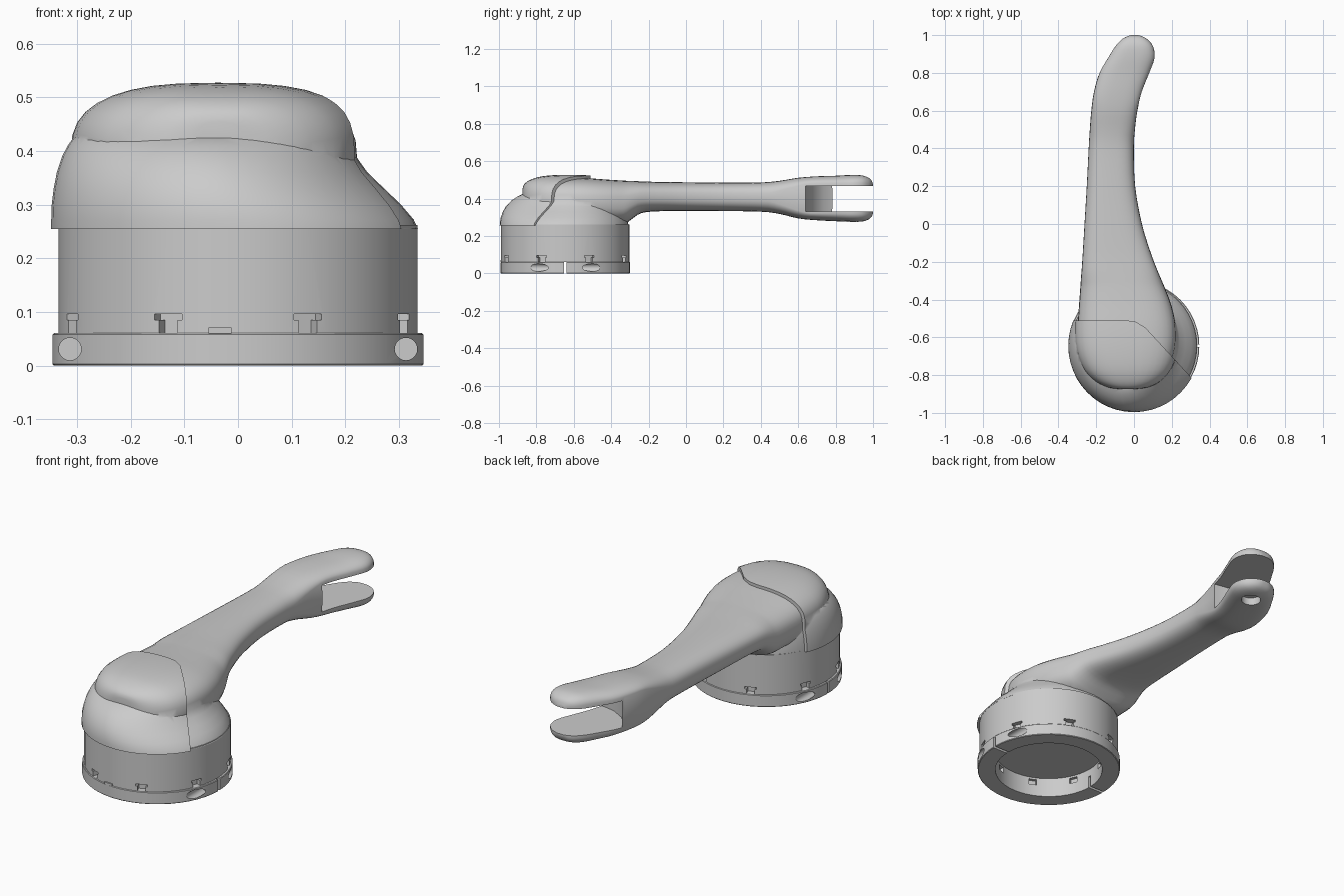
import bpy, bmesh, math
from mathutils import Matrix, Vector

if "Cube" in bpy.data.objects:
    bpy.data.objects.remove(bpy.data.objects["Cube"])

CY = -0.645          # y of the mounting ring's axis
N = 48


def loft(name, rings, closed=False):
    """Skin a list of point rings; cap the ends or close the loop."""
    bm = bmesh.new()
    vs = [[bm.verts.new(p) for p in r] for r in rings]
    n = len(vs[0])
    pairs = list(zip(vs, vs[1:])) + ([(vs[-1], vs[0])] if closed else [])
    for a, b in pairs:
        for i in range(n):
            j = (i + 1) % n
            bm.faces.new((a[i], a[j], b[j], b[i]))
    if not closed:
        bm.faces.new(vs[0])
        bm.faces.new(vs[-1])
    bmesh.ops.recalc_face_normals(bm, faces=bm.faces)
    me = bpy.data.meshes.new(name)
    bm.to_mesh(me)
    bm.free()
    ob = bpy.data.objects.new(name, me)
    bpy.context.collection.objects.link(ob)
    return ob


def circle(r, z, x=0, y=CY, n=N, ry=None):
    ry = ry or r
    return [(x + r * math.cos(2 * math.pi * i / n), y + ry * math.sin(2 * math.pi * i / n), z)
            for i in range(n)]


def prism(name, pts, z0, z1):
    return loft(name, [[(x, y, z) for x, y in pts] for z in (z0, z1)])


def box(lo, hi):
    return prism("cutter", [(lo[0], lo[1]), (hi[0], lo[1]), (hi[0], hi[1]), (lo[0], hi[1])], lo[2], hi[2])


def boolean(ob, other, op='DIFFERENCE'):
    """Apply a boolean and discard the helper."""
    other.hide_render = True
    m = ob.modifiers.new("bool", 'BOOLEAN')
    m.object, m.operation, m.solver = other, op, 'EXACT'
    bpy.context.view_layer.objects.active = ob
    bpy.ops.object.modifier_apply(modifier=m.name)
    bpy.data.objects.remove(other)


def smooth(ob, deg):
    bpy.ops.object.select_all(action='DESELECT')
    ob.select_set(True)
    bpy.context.view_layer.objects.active = ob
    bpy.ops.object.shade_smooth_by_angle(angle=math.radians(deg))


def catmull(keys, steps):
    k = [Vector(v) for v in keys]
    k = [k[0]] + k + [k[-1]]
    out = []
    for a, b, c, d in zip(k, k[1:], k[2:], k[3:]):
        for s in range(steps):
            t = s / steps
            out.append(0.5 * (2 * b + (c - a) * t + (2 * a - 5 * b + 4 * c - d) * t * t
                              + (3 * b - a - 3 * c + d) * t ** 3))
    return out + [k[-1]]


# arm stations: y, x left, x right, z bottom, z top
ARM = [(-.858, -.07, .00, .32, .44), (-.85, -.125, .06, .29, .462), (-.82, -.19, .125, .27, .485),
       (-.76, -.25, .182, .26, .504), (-.66, -.290, .217, .26, .512), (-.54, -.297, .220, .26, .510),
       (-.43, -.291, .198, .26, .502), (-.335, -.284, .162, .263, .496), (-.29, -.281, .143, .29, .494),
       (-.24, -.277, .122, .322, .492), (-.15, -.271, .088, .332, .489), (0, -.262, .042, .333, .487),
       (.2, -.25, .006, .333, .485), (.4, -.24, -.001, .33, .486), (.5, -.234, .005, .318, .495),
       (.6, -.226, .018, .294, .511), (.7, -.212, .042, .284, .519), (.8, -.183, .082, .279, .522),
       (.88, -.138, .110, .275, .526), (.94, -.1, .102, .277, .524), (.975, -.068, .075, .288, .512),
       (.992, -.04, .047, .303, .497), (1.0, -.016, .022, .322, .475)]


def arm(name, d=0.0):
    rings = []
    e = 2 / 2.7
    for y, x0, x1, z0, z1 in catmull(ARM, 3):
        x0, x1, z1 = x0 - d, x1 + d, z1 + d
        flat = .068 * min(1, max(0, (y - .45) / .2))     # straight sides near the fork
        half = (z1 - z0) / 2
        if y < -.6:
            y -= d * (-.6 - y) / .258
        ring = []
        for i in range(36):
            a = 2 * math.pi * i / 36
            c, s = math.cos(a), math.sin(a)
            dz = 0 if i in (0, 18) else math.copysign(flat + (half - flat) * abs(s) ** e, s)
            ring.append(((x0 + x1) / 2 + (x1 - x0) / 2 * math.copysign(abs(c) ** e, c), y, (z0 + z1) / 2 + dz))
        rings.append(ring)
    return loft(name, rings)


# shoulder dome: z, inset at front/left (convex), inset at right/back (concave)
DOME = [(.255, 0, 0), (.272, .0, .06), (.30, .02, .25), (.33, .1, .5), (.36, .23, .75), (.39, .45, .92),
        (.41, .68, .98), (.424, .9, 1), (.43, 1.12, 1.12)]


def dome(d=0.0):
    rings = []
    for z, tf, tr in DOME:
        ring = []
        for i in range(N):
            a = 2 * math.pi * i / N
            c, s = math.cos(a), math.sin(a)
            w = min(1, max(0, .5 + .8 * math.cos(a - math.radians(30))))
            t = tf + (tr - tf) * w
            ring.append(((.335 + d) * c * (1 - t) + t * (-.04 + (.25 + d) * c),
                         (CY + (.338 + d) * s) * (1 - t) + t * (-.61 + (.24 + d) * s), z))
        rings.append(ring)
    return loft("dome", rings)


# lever arm with shoulder, forked end and blind pin hole under the lower jaw
lever = arm("lever_arm")
boolean(lever, dome(), 'UNION')
slot = [(.1, .62), (.02, .64), (-.05, .652), (-.12, .69), (-.165, .735), (-.19, .785), (-.3, .85), (-.3, 1.1),
        (.3, 1.1), (.3, .62)]
boolean(lever, prism("cutter", slot, .331, .466))
boolean(lever, loft("cutter", [circle(.047, z, 0, .885, 32) for z in (.2, .315)]))
smooth(lever, 40)

# raised front cover
cover = arm("front_cover", .015)
boolean(cover, dome(.013), 'UNION')
region = [(-.6, -.51), (-.04, -.51), (.01, -.518), (.06, -.548), (.31, -.82), (.5, -1.02), (.5, -1.3), (-.6, -1.3)]
boolean(cover, prism("cutter", region, .2, .7), 'INTERSECT')
smooth(cover, 40)

# sleeve with a shallow socket, eight T-shaped notches and inner slots
sleeve = loft("sleeve", [circle(.334, .262, ry=.343), circle(.334, .061, ry=.343), circle(.26, .061), circle(.26, .10)])
for k in range(8):
    spin = Matrix.Translation((0, CY, 0)) @ Matrix.Rotation(math.radians(22.5 + 45 * k), 4, 'Z')
    for lo, hi in (((.31, -.019, .05), (.36, .019, .086)), ((.31, -.028, .085), (.36, .028, .096)),
                   ((.24, -.02, .05), (.275, .02, .09))):
        c = box(lo, hi)
        c.data.transform(spin)
        boolean(sleeve, c)
smooth(sleeve, 30)

# small locating tab at the front of the sleeve
box((-.055, CY - .347, .06), (-.012, CY - .32, .071)).name = "locating_tab"

# split clamp ring with blind bolt holes on both halves
ring = loft("clamp_ring", [circle(.346, .003), circle(.346, .058), circle(.343, .061), circle(.26, .061),
                           circle(.26, 0), circle(.343, 0)], closed=True)
boolean(ring, box((-.5, CY - .007, -.1), (.5, CY + .007, .2)))
for sx in (-1, 1):
    for ends in ((-1.1, -.70), (-.59, -.2)):
        hole = loft("cutter", [[(sx * .313 + .021 * math.cos(i * math.pi / 12), y,
                                 .031 + .021 * math.sin(i * math.pi / 12)) for i in range(24)] for y in ends])
        boolean(ring, hole)
smooth(ring, 30)
